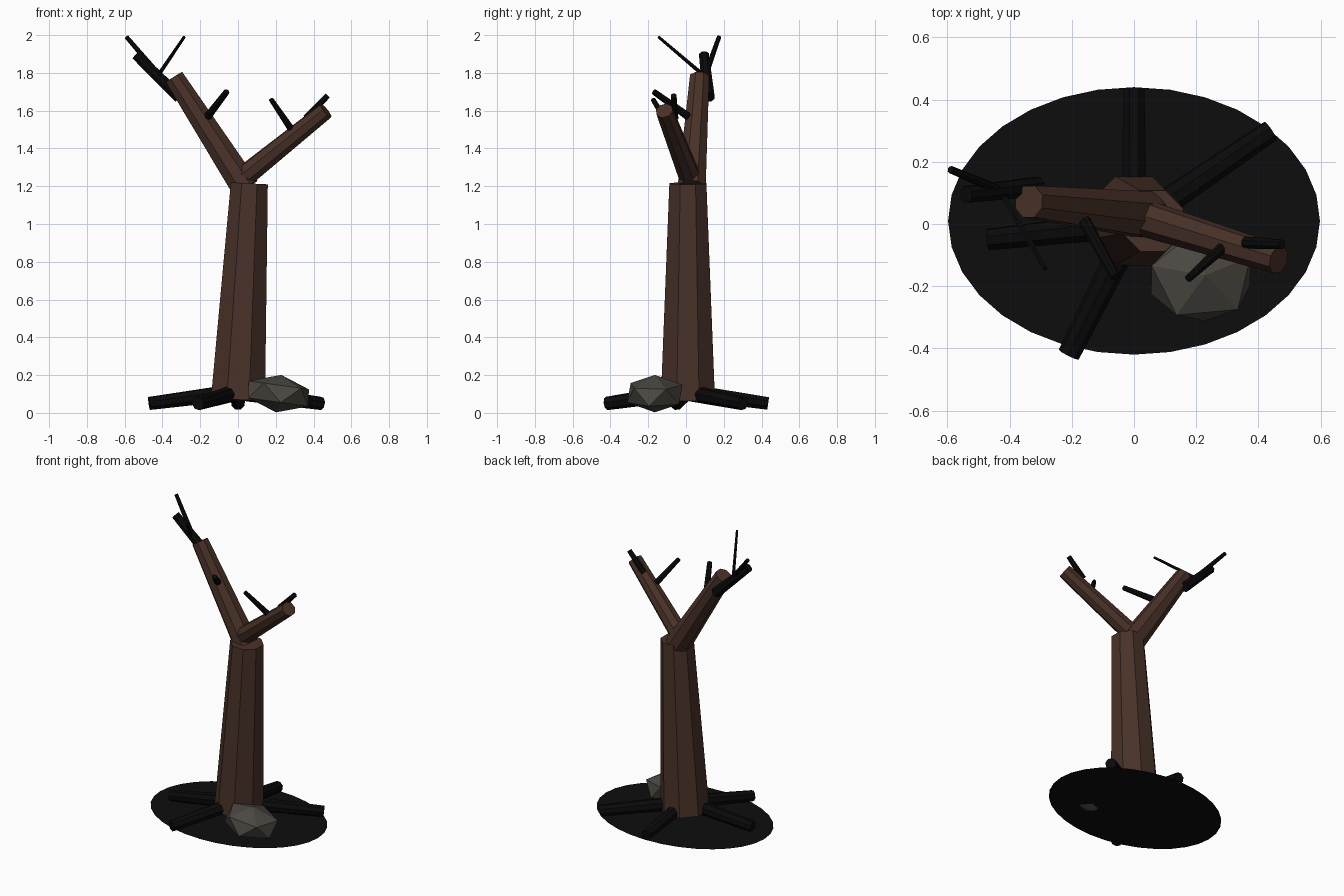
import bpy, math
from mathutils import Vector, Matrix

cube = bpy.data.objects.get("Cube")
if cube:
    bpy.data.objects.remove(cube, do_unlink=True)


def material(name, colour):
    m = bpy.data.materials.new(name)
    m.use_nodes = True
    m.diffuse_color = (*colour, 1)
    bsdf = m.node_tree.nodes["Principled BSDF"]
    bsdf.inputs["Base Color"].default_value = (*colour, 1)
    bsdf.inputs["Roughness"].default_value = 0.9
    return m


bark = material("brown_bark", (0.066, 0.031, 0.021))
dark_wood = material("charred_wood", (0.003, 0.003, 0.003))
soil = material("black_soil", (0.004, 0.004, 0.004))
stone = material("grey_stone", (0.07, 0.064, 0.054))


def finish(name, mat):
    obj = bpy.context.object
    obj.name = obj.data.name = name
    obj.data.materials.append(mat)
    return obj


def limb(name, start, end, r1, r2, mat, sides=8):
    """Tapered flat-sided log from start to end."""
    a, b = Vector(start), Vector(end)
    axis = b - a
    bpy.ops.mesh.primitive_cone_add(vertices=sides, radius1=r1, radius2=r2, depth=axis.length)
    obj = finish(name, mat)
    turn = Vector((0, 0, 1)).rotation_difference(axis.normalized()).to_matrix().to_4x4()
    roll = Matrix.Rotation(math.pi / sides, 4, "Z")
    obj.data.transform(Matrix.Translation((a + b) / 2) @ turn @ roll)
    return obj


# Ground patch
bpy.ops.mesh.primitive_circle_add(vertices=32, radius=1, fill_type="NGON")
ground = finish("ground_patch", soil)
ground.data.transform(Matrix.Translation((0, 0.01, 0.02)) @ Matrix.Diagonal((0.598, 0.43, 1, 1)))

# Trunk and the two main limbs
limb("trunk", (0, 0.01, 0.07), (0.06, 0.01, 1.215), 0.155, 0.106, bark)
limb("right_limb", (0.04, 0.03, 1.19), (-0.338, 0.072, 1.777), 0.08, 0.055, bark)
limb("left_limb", (0.03, 0.02, 1.25), (0.465, -0.115, 1.6), 0.06, 0.047, bark)

# Roots spreading from the trunk foot
root_tips = [(0, 0.435), (0.44, 0.3), (-0.47, -0.05), (-0.21, -0.42)]
for i, (x, y) in enumerate(root_tips):
    d = Vector((x, y)).normalized() * 0.05
    limb(f"root_{i + 1}", (d.x, d.y, 0.105), (x, y, 0.05), 0.045, 0.036, dark_wood)

# Twigs: start, tip, start radius, tip radius
twigs = [
    ((-0.31, 0.12, 1.67), (-0.54, 0.095, 1.895), 0.034, 0.028),
    ((-0.41, 0.1, 1.78), (-0.59, 0.175, 1.99), 0.016, 0.012),
    ((-0.42, 0.09, 1.79), (-0.285, -0.145, 1.99), 0.011, 0.008),
    ((-0.16, 0.01, 1.57), (-0.06, -0.17, 1.7), 0.021, 0.016),
    ((0.28, -0.08, 1.505), (0.175, -0.175, 1.66), 0.019, 0.013),
    ((0.36, -0.06, 1.56), (0.475, -0.065, 1.68), 0.021, 0.016),
]
for i, (start, tip, r1, r2) in enumerate(twigs):
    limb(f"twig_{i + 1}", start, tip, r1, r2, dark_wood, 6 if r1 < 0.015 else 8)

# Faceted rock leaning at the trunk foot
bpy.ops.mesh.primitive_ico_sphere_add(subdivisions=1, radius=1)
rock = finish("rock", stone)
rock.data.transform(
    Matrix.Translation((0.215, -0.165, 0.102))
    @ Matrix.Rotation(math.radians(8), 4, "Y")
    @ Matrix.Diagonal((0.19, 0.165, 0.1, 1))
    @ Matrix.Rotation(math.radians(24), 4, "Z"))
